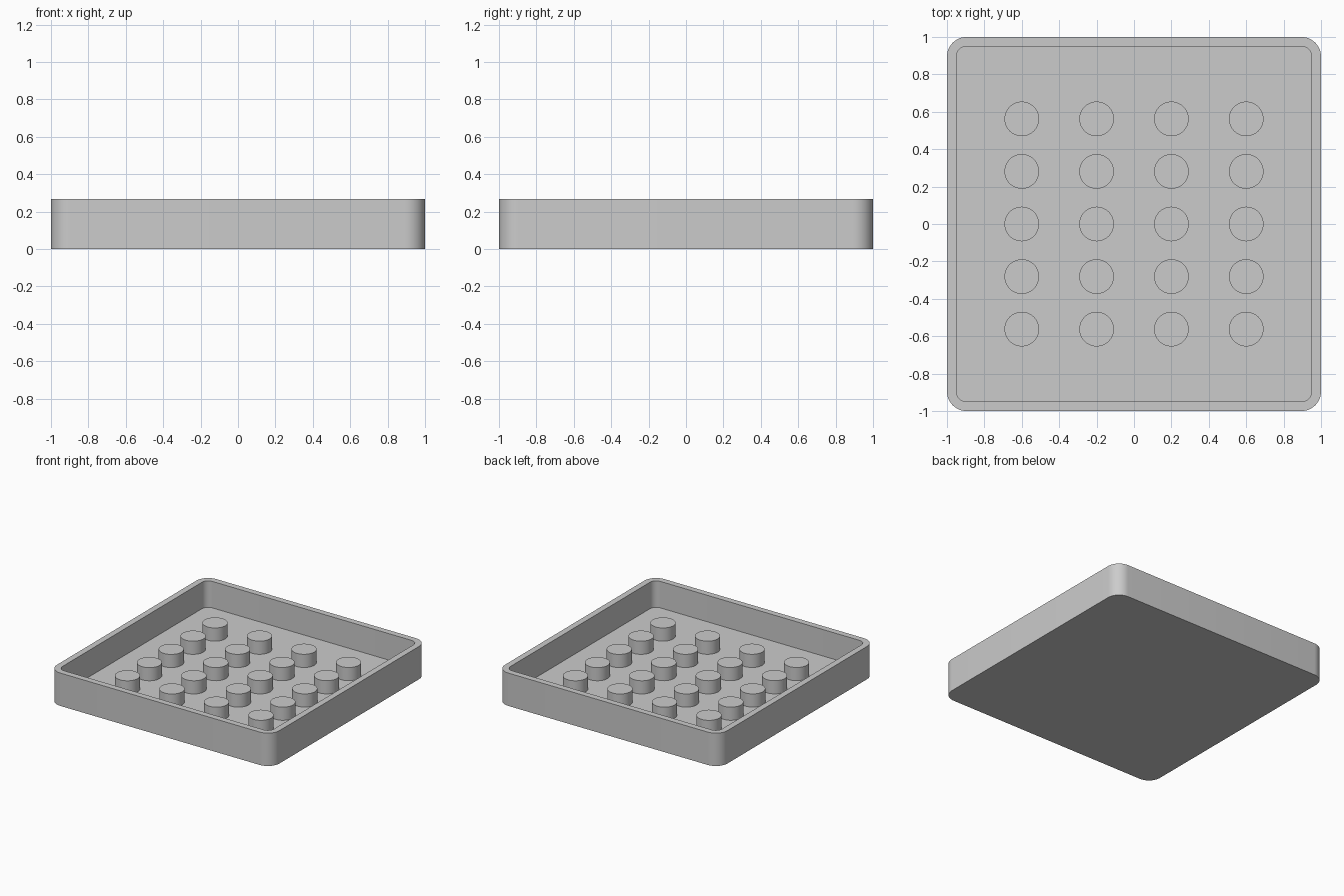
import bpy
import bmesh
from math import cos, sin, pi, radians

HEIGHT, FLOOR, WALL = 0.267, 0.052, 0.05
OUTER_R, INNER_R = 0.105, 0.055
PEG_R, PEG_H, PEG_SINK = 0.0925, 0.107, 0.01
ARC_STEPS = 12

cube = bpy.data.objects.get("Cube")
if cube:
    bpy.data.objects.remove(cube, do_unlink=True)

grey = bpy.data.materials.new("light grey")
grey.use_nodes = True
colour = (0.6, 0.6, 0.6, 1)
grey.diffuse_color = colour
grey.node_tree.nodes["Principled BSDF"].inputs["Base Color"].default_value = colour


def finish(obj):
    obj.data.materials.append(grey)
    bpy.ops.object.select_all(action="DESELECT")
    obj.select_set(True)
    bpy.context.view_layer.objects.active = obj
    bpy.ops.object.shade_smooth_by_angle(angle=radians(30))


def rounded_square(bm, half, radius, z):
    """Ring of vertices around a square with rounded corners."""
    ring = []
    for quarter, (sx, sy) in enumerate([(1, 1), (-1, 1), (-1, -1), (1, -1)]):
        for step in range(ARC_STEPS + 1):
            a = (quarter + step / ARC_STEPS) * pi / 2
            ring.append(bm.verts.new((sx * (half - radius) + radius * cos(a),
                                      sy * (half - radius) + radius * sin(a), z)))
    return ring


# Tray: bottom, outer wall, rim, inner wall and floor
bm = bmesh.new()
rings = [rounded_square(bm, 1, OUTER_R, 0),
         rounded_square(bm, 1, OUTER_R, HEIGHT),
         rounded_square(bm, 1 - WALL, INNER_R, HEIGHT),
         rounded_square(bm, 1 - WALL, INNER_R, FLOOR)]
for low, high in zip(rings, rings[1:]):
    for i in range(len(low)):
        j = (i + 1) % len(low)
        bm.faces.new((low[i], low[j], high[j], high[i]))
bm.faces.new(rings[0][::-1])
bm.faces.new(rings[-1])
mesh = bpy.data.meshes.new("tray")
bm.to_mesh(mesh)
bm.free()
tray = bpy.data.objects.new("tray", mesh)
bpy.context.collection.objects.link(tray)
finish(tray)

# Pegs: a grid of short cylinders standing on the floor
for row in range(5):
    for column in range(4):
        bpy.ops.mesh.primitive_cylinder_add(
            vertices=48, radius=PEG_R, depth=PEG_H + PEG_SINK,
            location=((column - 1.5) * 0.4, (row - 2) * 0.281,
                      FLOOR + (PEG_H - PEG_SINK) / 2))
        peg = bpy.context.object
        peg.name = f"peg_{row + 1}_{column + 1}"
        finish(peg)
